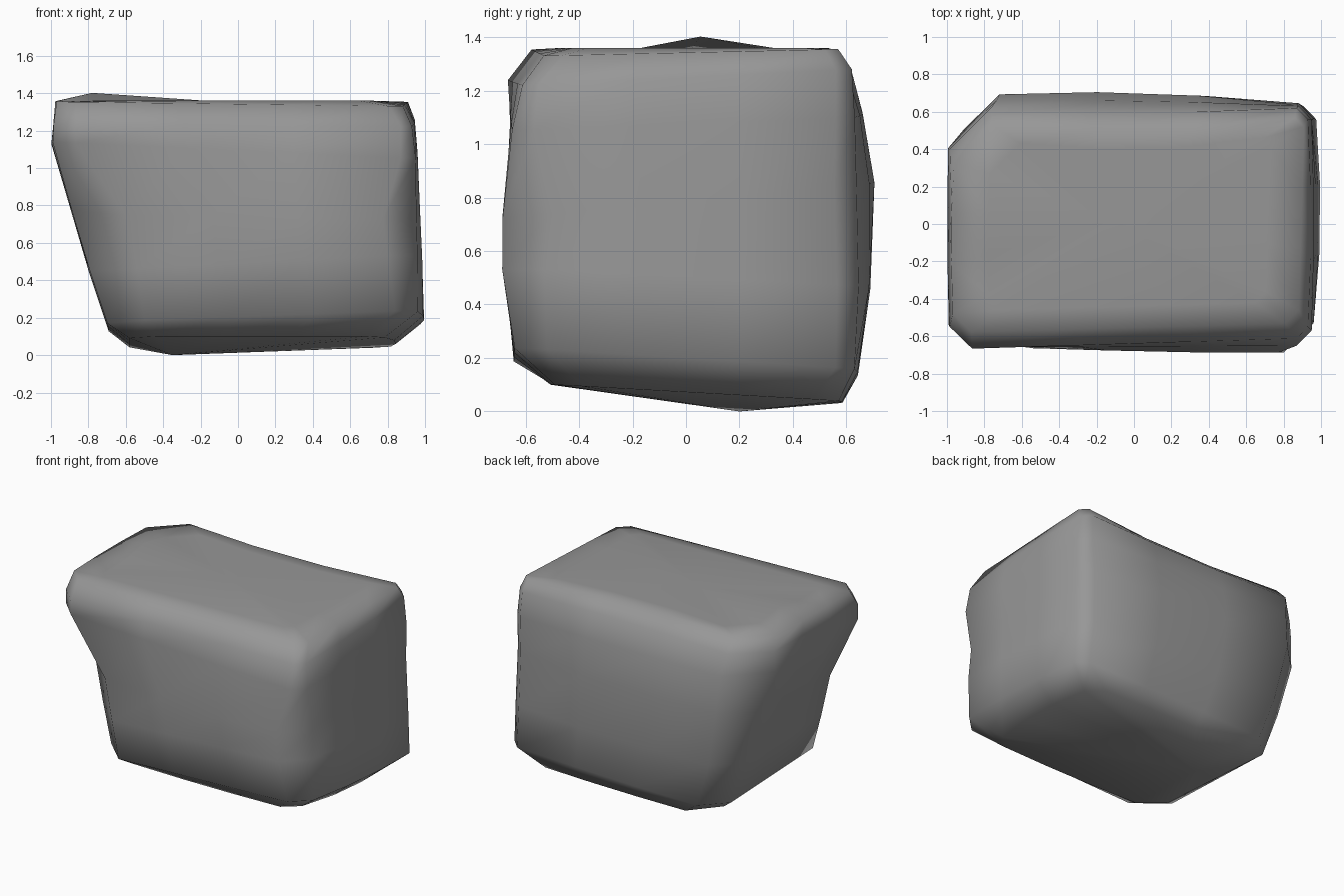
import bpy, bmesh
from mathutils import Vector

if "Cube" in bpy.data.objects:
    bpy.data.objects.remove(bpy.data.objects["Cube"])

# Each ring: four corners (front-left, front-right, back-right, back-left) as
# (x, y, z, chamfer), then outward bulge of front, right, back, left sides
RINGS = [
    ([(-.58, -.50, .10, .14), (.78, -.49, .10, .10), (.82, .57, .04, .10), (-.58, .58, .03, .18)], (.01, .04, .01, .0)),
    ([(-.70, -.645, .18, .20), (.96, -.64, .24, .12), (.975, .63, .16, .07), (-.69, .635, .12, .16)], (.0, .025, .01, .0)),
    ([(-.79, -.66, .45, .25), (.96, -.69, .54, .16), (.96, .645, .47, .08), (-.80, .66, .45, .16)], (.0, .025, .035, .0)),
    ([(-.88, -.65, .75, .28), (.955, -.69, .72, .18), (.95, .635, .85, .08), (-.92, .70, .86, .20)], (.01, .02, .03, .0)),
    ([(-.99, -.66, 1.14, .12), (.95, -.65, 1.05, .08), (.95, .63, 1.10, .07), (-.995, .665, 1.12, .26)], (.0, .01, .01, .005)),
    ([(-.985, -.67, 1.24, .12), (.93, -.61, 1.22, .06), (.93, .62, 1.28, .06), (-.985, .62, 1.27, .22)], (.0, .015, -.02, .0)),
    ([(-.97, -.58, 1.355, .10), (.88, -.53, 1.33, .07), (.91, .57, 1.355, .05), (-.96, .53, 1.36, .20)], (.0, .0, -.045, .01)),
]
OUT = [Vector((0, -1, 0)), Vector((1, 0, 0)), Vector((0, 1, 0)), Vector((-1, 0, 0))]


def ring_points(corners, bulge):
    pts = []
    for i in range(4):
        a, b = Vector(corners[i][:3]), Vector(corners[(i + 1) % 4][:3])
        d = (b - a).normalized()
        start, end = a + d * corners[i][3], b - d * corners[(i + 1) % 4][3]
        pts += [start,
                start.lerp(end, .33) + OUT[i] * bulge[i],
                start.lerp(end, .67) + OUT[i] * bulge[i],
                end]
    return pts


# Rock body lofted through the rings, with a low hump on the left of the top
loops = [ring_points(*r) for r in RINGS]
inner = [p.lerp(Vector((0, .02, 1.36)), .2) for p in loops[-1]]
for p in inner:
    p.z = 1.402 if p.x < -.5 and -.05 < p.y < .15 else 1.36
loops.append(inner)

bm = bmesh.new()
rings = [[bm.verts.new(p) for p in pts] for pts in loops]
n = len(rings[0])
for lo, hi in zip(rings, rings[1:]):
    for i in range(n):
        j = (i + 1) % n
        bm.faces.new((lo[i], lo[j], hi[j], hi[i]))

# Underside and top
for ring, centre in ((rings[0], (-.35, .2, .0)), (rings[-1], (-.1, .02, 1.355))):
    c = bm.verts.new(centre)
    for i in range(n):
        bm.faces.new((ring[i], ring[(i + 1) % n], c))

bmesh.ops.recalc_face_normals(bm, faces=bm.faces[:])
for f in bm.faces:
    f.smooth = True
mesh = bpy.data.meshes.new("rock")
bm.to_mesh(mesh)
bm.free()

# Dark grey stone
stone = bpy.data.materials.new("stone")
stone.diffuse_color = (.31, .31, .31, 1)
stone.use_nodes = True
stone.node_tree.nodes["Principled BSDF"].inputs["Base Color"].default_value = stone.diffuse_color
mesh.materials.append(stone)
bpy.context.collection.objects.link(bpy.data.objects.new("rock", mesh))
